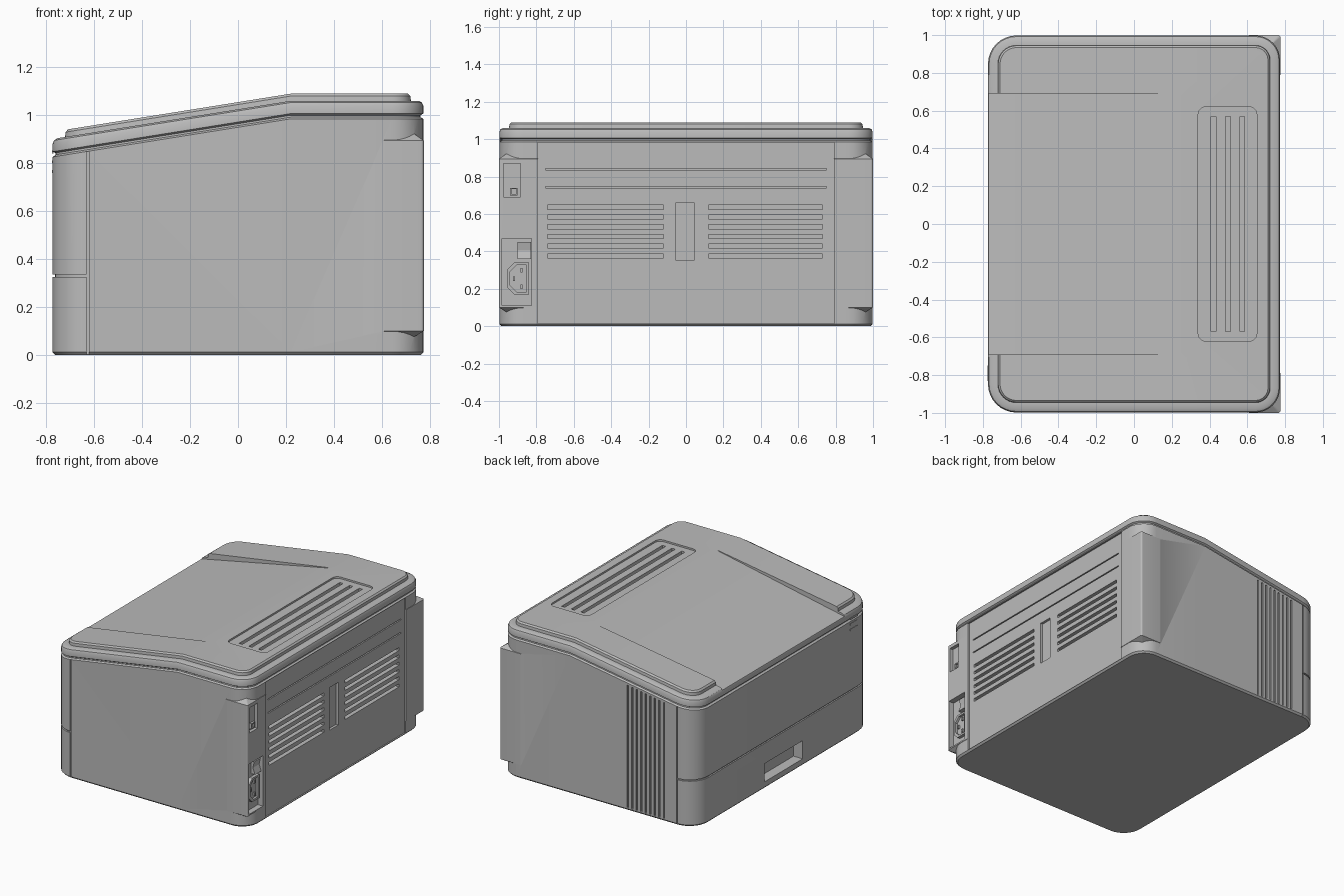
import bpy, bmesh
from math import sin, cos, pi, radians

if "Cube" in bpy.data.objects:
    bpy.data.objects.remove(bpy.data.objects["Cube"], do_unlink=True)

grey = bpy.data.materials.new("light_grey_plastic")
grey.use_nodes = True
COLOUR = (0.5, 0.5, 0.5, 1)
grey.diffuse_color = COLOUR
grey.node_tree.nodes["Principled BSDF"].inputs["Base Color"].default_value = COLOUR

CREASE, SLOPE = 0.22, 0.16      # where the top starts to fall, and how fast


def drop(x):
    return SLOPE * max(0, CREASE - x)


def finish(name, bm):
    bmesh.ops.recalc_face_normals(bm, faces=bm.faces)
    mesh = bpy.data.meshes.new(name)
    bm.to_mesh(mesh)
    bm.free()
    mesh.materials.append(grey)
    ob = bpy.data.objects.new(name, mesh)
    bpy.context.collection.objects.link(ob)
    return ob


def box(name, x, y, z):
    """Boxes given as (low, high) ranges."""
    return boxes(name, [(x, y, z)])


def boxes(name, ranges):
    bm = bmesh.new()
    for r in ranges:
        for v in bmesh.ops.create_cube(bm, size=1)["verts"]:
            for i in range(3):
                v.co[i] = r[i][1] if v.co[i] > 0 else r[i][0]
    return finish(name, bm)


def outline(x, y, front_r, rear_r, inset):
    """Rounded rectangle, counter-clockwise, moved in by inset."""
    pts = []
    corners = [(x[1], y[1], rear_r), (x[0], y[1], front_r),
               (x[0], y[0], front_r), (x[1], y[0], rear_r)]
    for k, (cx, cy, r) in enumerate(corners):
        sx, sy = (1 if cx == x[1] else -1), (1 if cy == y[1] else -1)
        r = max(r - inset, 0.004)
        for i in range(9):
            a = (k + i / 8) * pi / 2
            pts.append((cx - sx * (inset + r) + r * cos(a),
                        cy - sy * (inset + r) + r * sin(a)))
    return pts


def loft(name, x, y, front_r, rear_r, rings, sloped=False):
    """Stack of rounded outlines given as (inset, height)."""
    bm = bmesh.new()
    loops = [[bm.verts.new((px, py, z)) for px, py in outline(x, y, front_r, rear_r, inset)]
             for inset, z in rings]
    n = len(loops[0])
    for a, b in zip(loops, loops[1:]):
        for i in range(n):
            j = (i + 1) % n
            bm.faces.new((a[i], a[j], b[j], b[i]))
    bm.faces.new(loops[0][::-1])
    bm.faces.new(loops[-1])
    if sloped:
        bmesh.ops.bisect_plane(bm, geom=bm.verts[:] + bm.edges[:] + bm.faces[:],
                               plane_co=(CREASE, 0, 0), plane_no=(1, 0, 0))
        for v in bm.verts:
            if v.co.z > 0.5:
                v.co.z -= drop(v.co.x)
    return finish(name, bm)


def prism(name, axis, low, high, pts):
    """Polygon swept along x or y."""
    bm = bmesh.new()
    place = (lambda p, t: (t, *p)) if axis == "x" else (lambda p, t: (p[0], t, p[1]))
    a, b = [[bm.verts.new(place(p, t)) for p in pts] for t in (low, high)]
    bm.faces.new(a)
    bm.faces.new(b[::-1])
    for i in range(len(pts)):
        j = (i + 1) % len(pts)
        bm.faces.new((a[i], a[j], b[j], b[i]))
    return finish(name, bm)


def combine(ob, tool, operation="DIFFERENCE"):
    mod = ob.modifiers.new("combine", "BOOLEAN")
    mod.operation, mod.object, mod.solver = operation, tool, "EXACT"
    bpy.context.view_layer.objects.active = ob
    bpy.ops.object.modifier_apply(modifier=mod.name)
    bpy.data.objects.remove(tool, do_unlink=True)


# Housing: body, overhanging rim and raised lid in one shell
X, Y = (-0.773, 0.773), (-0.998, 0.998)
housing = loft("housing", X, Y, 0.15, 0.13, [
    (0.012, 0), (0, 0.012), (0, 0.985), (0.012, 0.992), (0.012, 1.0), (0, 1.007),
    (0, 1.04), (0.006, 1.053), (0.02, 1.06), (0.052, 1.06), (0.054, 1.08),
    (0.064, 1.09)], sloped=True)

# Square rear corner columns with tapered ends
for y in ((-1, -0.75), (0.75, 1)):
    column = loft("column", (0.6, 0.775), y, 0.012, 0.012,
                  [(0.05, 0.07), (0, 0.1), (0, 0.895), (0.05, 0.93)])
    combine(housing, column, "UNION")

# Sloping paper tray, deepest at the front
combine(housing, prism("tray_cut", "y", -0.69, 0.69,
                       [(-0.9, 0.86), (0.24, 1.09), (0.24, 1.3), (-0.9, 1.3)]))

# Top vent: shallow rounded recess with three slots
combine(housing, loft("vent_recess", (0.34, 0.65), (-0.62, 0.62), 0.04, 0.04,
                      [(0, 1.078), (0, 1.2)]))
combine(housing, boxes("vent_slots", [((x - 0.013, x + 0.013), (-0.57, 0.57), (1.04, 1.2))
                                      for x in (0.42, 0.497, 0.573)]))

# Rear panel, its seams, louvres and centre latch
combine(housing, box("panel_cut", (0.763, 0.9), (-0.79, 0.79), (0.014, 0.982)))
slots = [((0.75, 0.9), (-0.75, 0.75), (z, z + 0.008)) for z in (0.74, 0.836)]
for i in range(6):
    z = 0.365 + 0.052 * i
    for y in ((-0.74, -0.12), (0.12, 0.73)):
        slots.append(((0.73, 0.9), y, (z, z + 0.022)))
slots.append(((0.745, 0.9), (-0.055, 0.045), (0.355, 0.66)))
combine(housing, boxes("rear_slots", slots))

# Sockets recessed into the rear column
combine(housing, boxes("socket_cuts", [
    ((0.735, 0.9), (-0.985, -0.825), (0.11, 0.47)),
    ((0.75, 0.9), (-0.975, -0.885), (0.69, 0.87))]))

# Fluted strip on one side, vertical cover seams on both
grooves = []
for i in range(9):
    x = -0.53 + 0.036 * i
    grooves.append(((x, x + 0.011), (0.988, 1.1), (0.02, 0.97 - drop(x))))
for y in ((-1.1, -0.988), (0.988, 1.1)):
    grooves.append(((-0.632, -0.622), y, (-0.1, 0.984 - drop(-0.63))))
combine(housing, boxes("side_grooves", grooves))

# Seam between the front cover and the cassette
seam = box("seam_cut", (-0.9, -0.628), (-1.1, 1.1), (0.325, 0.335))
combine(seam, loft("seam_core", X, Y, 0.15, 0.13, [(0.01, 0.2), (0.01, 0.5)]))
combine(housing, seam)

# Cassette handle
combine(housing, box("handle_cut", (-0.9, -0.7), (-0.215, 0.215), (0.05, 0.18)))

# Power socket with chamfered body, cavity and pins
def socket_shape(m):
    y0, y1, z0, z1, c = -0.955 + m, -0.84 - m, 0.17 + m, 0.34 - m, 0.035
    return [(y0 + c, z0), (y1, z0), (y1, z1), (y0 + c, z1), (y0, z1 - c), (y0, z0 + c)]


socket = prism("power_socket", "x", 0.73, 0.757, socket_shape(0))
combine(socket, prism("socket_cavity", "x", 0.74, 0.9, socket_shape(0.014)))
pins = boxes("power_pins", [((0.735, 0.752), (y - 0.006, y + 0.006), (z - 0.012, z + 0.012))
                            for y, z in ((-0.88, 0.21), (-0.88, 0.3), (-0.92, 0.255))])
switch = prism("power_switch", "y", -0.9, -0.83,
               [(0.73, 0.36), (0.765, 0.36), (0.748, 0.405), (0.758, 0.45), (0.73, 0.45)])
data_port = box("data_port", (0.745, 0.765), (-0.94, -0.9), (0.7, 0.74))
combine(data_port, box("port_cavity", (0.755, 0.9), (-0.933, -0.907), (0.707, 0.733)))

# Indicator strips on the front
indicators = boxes("front_indicators", [((-0.776, -0.77), (-0.83, -0.75), (z, z + 0.012))
                                        for z in (0.76, 0.8, 0.84)])

for ob in (housing, socket, pins, switch, data_port, indicators):
    bpy.ops.object.select_all(action="DESELECT")
    ob.select_set(True)
    bpy.context.view_layer.objects.active = ob
    bpy.ops.object.shade_smooth_by_angle(angle=radians(30))
